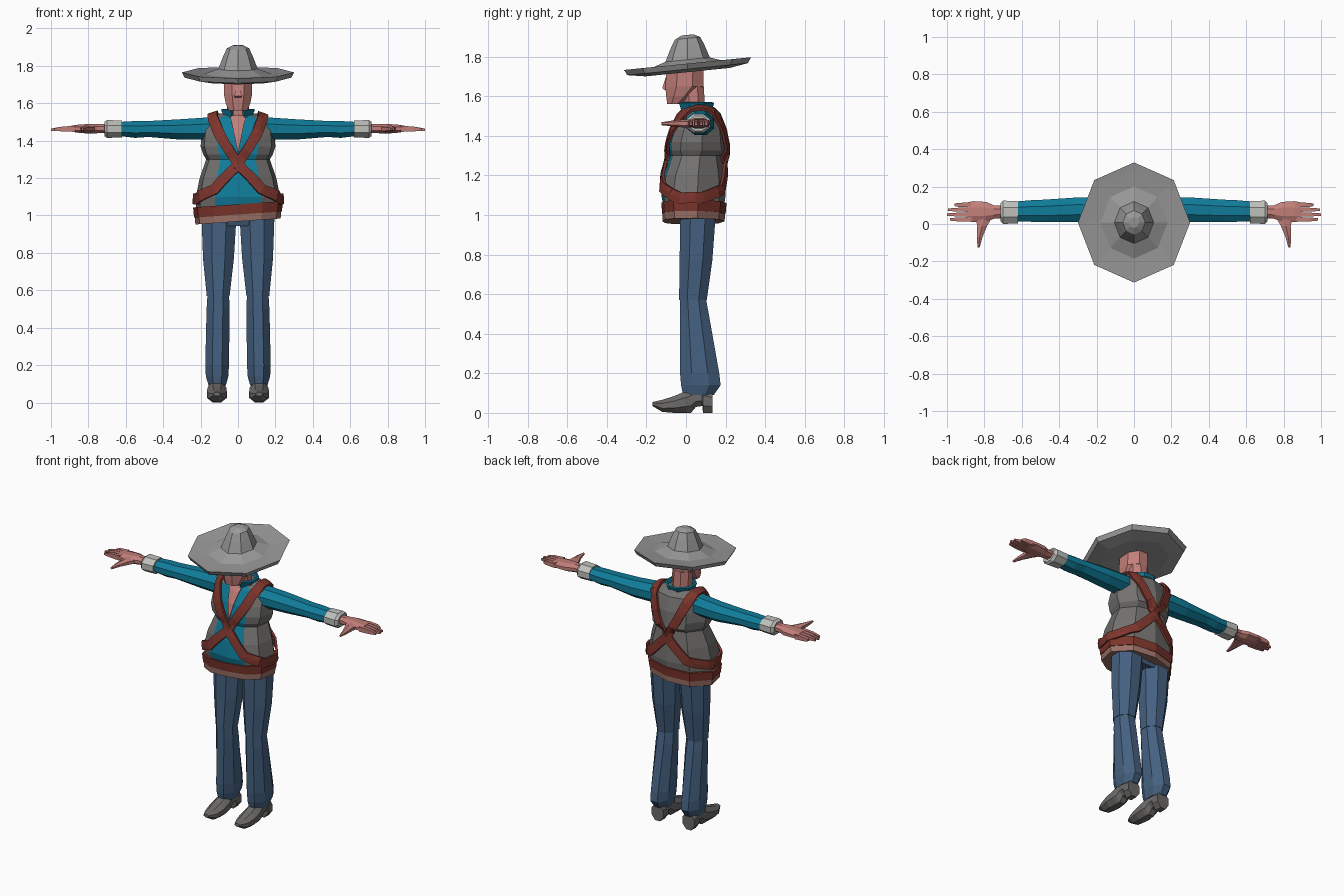
import bpy, bmesh, math
from mathutils import Vector
from mathutils.bvhtree import BVHTree

cube = bpy.data.objects.get("Cube")
if cube:
    bpy.data.objects.remove(cube, do_unlink=True)


def material(name, r, g, b):
    mat = bpy.data.materials.new(name)
    mat.use_nodes = True
    mat.diffuse_color = (r, g, b, 1)
    bsdf = mat.node_tree.nodes["Principled BSDF"]
    bsdf.inputs["Base Color"].default_value = (r, g, b, 1)
    bsdf.inputs["Roughness"].default_value = 0.9
    return mat


SKIN = material("skin", .54, .21, .19)
TEAL = material("teal shirt", .005, .2, .32)
VEST = material("grey vest", .17, .165, .16)
HAT = material("light grey hat", .32, .32, .32)
LEATHER = material("red leather", .2, .035, .025)
TAN = material("tan belt", .32, .16, .13)
DENIM = material("blue denim", .06, .12, .22)
CUFF = material("pale cuff", .52, .52, .5)
BOOT = material("dark grey boot", .15, .145, .14)


def ring(axis, t, a0, a1, b0, b1, n=8, turn=.5):
    """Polygon filling the box a0..a1 by b0..b1, at t along the axis."""
    pts = []
    grow = 1 / math.cos(math.pi / n) if turn else 1
    for i in range(n):
        ang = math.tau * (i + turn) / n
        a = (a0 + a1) / 2 + math.cos(ang) * grow * (a1 - a0) / 2
        b = (b0 + b1) / 2 + math.sin(ang) * grow * (b1 - b0) / 2
        co = [a, b]
        co.insert(axis, t)
        pts.append(Vector(co))
    return pts


def finish(bm, name, mats, mirror=False, thick=0):
    bmesh.ops.recalc_face_normals(bm, faces=bm.faces)
    mesh = bpy.data.meshes.new(name)
    bm.to_mesh(mesh)
    obj = bpy.data.objects.new(name, mesh)
    bpy.context.collection.objects.link(obj)
    for mat in mats:
        mesh.materials.append(mat)
    if thick:
        solid = obj.modifiers.new("thickness", 'SOLIDIFY')
        solid.thickness = thick
        solid.offset = 0
    if mirror:
        obj.modifiers.new("mirror", 'MIRROR')
    return obj


def skin_rings(rings, caps=True, skip=()):
    bm = bmesh.new()
    rows = [[bm.verts.new(p) for p in r] for r in rings]
    n = len(rows[0])
    for low, high in zip(rows, rows[1:]):
        for i in range(n):
            if i not in skip:
                j = (i + 1) % n
                bm.faces.new((low[i], low[j], high[j], high[i]))
    if caps:
        bm.faces.new(rows[0])
        bm.faces.new(rows[-1])
    return bm


def loft(name, mat, axis, sections, n=8, mirror=False):
    bm = skin_rings([ring(axis, *s, n=n) for s in sections])
    return finish(bm, name, [mat], mirror)


# Torso: vest with an open front showing the shirt
def torso_ring(z, w, front, back):
    mid = (front + back) / 2
    half = [(.55 * w, front + .012), (.9 * w, front + .06), (w, mid + .02),
            (.62 * w, back - .03)]
    right = [(-x, y) for x, y in reversed(half)]
    return [Vector((x, y, z)) for x, y in
            [(0, front)] + half + [(0, back)] + right]


bm = skin_rings([torso_ring(*s) for s in (
    (1.03, .225, -.11, .19), (1.1, .225, -.125, .2), (1.2, .205, -.112, .195),
    (1.3, .17, -.08, .182), (1.325, .185, -.088, .21), (1.37, .2, -.085, .205),
    (1.43, .195, -.07, .2), (1.515, .185, -.03, .175), (1.545, .1, 0, .14))])
bmesh.ops.recalc_face_normals(bm, faces=bm.faces)
for f in bm.faces:
    c = f.calc_center_median()
    f.material_index = int(f.normal.y < -.5 and abs(c.x) < .08 and c.y < 0)
surface = BVHTree.FromBMesh(bm)
finish(bm, "vest_and_shirt", [VEST, TEAL])


def ribbon(name, mat, path, widths, lift, thick, closed=False, steps=3):
    """Strip laid on the torso surface along a rough path."""
    pts = [Vector(p) for p in path]
    if closed:
        pts.append(pts[0])
        widths = widths + widths[:1]
    line = []
    for i in range(len(pts) - 1):
        for k in range(steps):
            t = k / steps
            line.append((pts[i].lerp(pts[i + 1], t),
                         widths[i] * (1 - t) + widths[i + 1] * t))
    if not closed:
        line.append((pts[-1], widths[-1]))
    count = len(line)
    bm = bmesh.new()
    rows = []
    for i, (p, w) in enumerate(line):
        nxt = (i + 1) % count if closed else min(i + 1, count - 1)
        prv = i - 1 if closed else max(i - 1, 0)
        spot, normal = surface.find_nearest(p)[:2]
        side = normal.cross(line[nxt][0] - line[prv][0]).normalized()
        row = []
        for s in (-1, 0, 1):
            q, nq = surface.find_nearest(spot + side * s * w)[:2]
            blend = (normal + nq).normalized()
            row.append(bm.verts.new(spot + side * s * w
                                    + normal * (q - spot).dot(normal) + blend * lift))
        rows.append(row)
    for i in range(count if closed else count - 1):
        a, b = rows[i], rows[(i + 1) % count]
        for k in (0, 1):
            bm.faces.new((a[k], a[k + 1], b[k + 1], b[k]))
    finish(bm, name, [mat], thick=thick)


# Bare chest in the shirt opening
ribbon("open_chest", SKIN, [(0, -.09, 1.34), (0, -.07, 1.43), (0, -.02, 1.535)],
       [.002, .02, .042], .006, .006)

# Crossed straps, each running from one shoulder to the opposite hip
strap = [(.13, .06, 1.54), (.135, -.05, 1.5), (.07, -.09, 1.385), (0, -.1, 1.27),
         (-.13, -.12, 1.14), (-.225, -.03, 1.085), (-.225, .09, 1.09),
         (-.13, .19, 1.13), (0, .2, 1.26), (.07, .2, 1.38), (.12, .17, 1.5)]
for name, s, lift in (("strap_from_left", 1, .012), ("strap_from_right", -1, .016)):
    ribbon(name, LEATHER, [(x * s, y, z) for x, y, z in strap],
           [.027] * len(strap), lift, .014, closed=True)


# Slightly tilted belts and the jeans seat
def tilted(name, mat, sections):
    rings = [torso_ring(*s) for s in sections]
    for r in rings:
        for p in r:
            p.z += .07 * p.x
    finish(skin_rings(rings), name, [mat])


tilted("red_belt", LEATHER, [(1.005, .235, -.12, .2), (1.06, .24, -.125, .205)])
tilted("tan_belt", TAN, [(.968, .228, -.118, .195), (1.015, .232, -.12, .198)])
loft("jeans_seat", DENIM, 2, [(.945, -.16, .16, -.02, .13),
                              (1.0, -.19, .19, -.04, .15)])

# Legs
loft("thighs", DENIM, 2, [(1.0, .008, .195, -.03, .15), (.77, .022, .187, -.032, .133),
                          (.57, .045, .167, -.035, .105)], mirror=True)
loft("shins", DENIM, 2, [(.58, .048, .163, -.03, .1), (.5, .045, .168, -.03, .115),
                         (.2, .048, .175, -.03, .168), (.14, .052, .172, -.025, .175),
                         (.09, .065, .157, -.015, .14)], mirror=True)

# Boots with a raised heel
loft("boots", BOOT, 1, [
    (-.17, .095, .13, .035, .055), (-.12, .07, .155, .005, .066),
    (-.06, .06, .166, 0, .085), (0, .062, .163, 0, .11), (.025, .068, .158, 0, .125),
    (.05, .07, .155, .03, .125), (.082, .07, .155, .035, .125),
    (.086, .068, .158, 0, .125), (.135, .07, .155, 0, .11)], mirror=True)

# Arms
loft("sleeves", TEAL, 0, [(.15, 0, .14, 1.405, 1.525), (.3, .012, .142, 1.405, 1.515),
                          (.48, .01, .13, 1.42, 1.505), (.55, .012, .127, 1.415, 1.505),
                          (.635, .015, .12, 1.425, 1.5)], mirror=True)
loft("cuffs", CUFF, 0, [(.62, .004, .122, 1.417, 1.508), (.7, 0, .125, 1.415, 1.51),
                        (.715, .015, .11, 1.425, 1.5)], mirror=True)
loft("palms", SKIN, 0, [(.7, .03, .1, 1.44, 1.49), (.75, .028, .1, 1.44, 1.49),
                        (.79, .012, .118, 1.437, 1.49), (.86, .01, .122, 1.443, 1.485),
                        (.89, .014, .116, 1.448, 1.48)], mirror=True)
loft("thumbs", SKIN, 1, [(.05, .75, .85, 1.445, 1.48), (-.01, .785, .838, 1.445, 1.48),
                         (-.07, .81, .84, 1.45, 1.475), (-.125, .825, .837, 1.455, 1.468)],
     n=6, mirror=True)
for i, (finger, tip) in enumerate((("index", .985), ("middle", 1), ("ring", .995),
                                   ("little", .96))):
    y = .013 + .026 * i
    loft(finger + "_fingers", SKIN, 0, [(.87, y, y + .024, 1.447, 1.48),
                                        (.94, y + .001, y + .022, 1.45, 1.475),
                                        (tip, y + .005, y + .018, 1.453, 1.465)],
         n=4, mirror=True)

# Head, neck, nose
loft("head", SKIN, 2, [(1.562, -.05, .05, -.095, -.02), (1.6, -.066, .066, -.1, .03),
                       (1.65, -.076, .076, -.105, .088), (1.76, -.076, .076, -.095, .09)])
loft("neck", SKIN, 2, [(1.47, -.06, .06, -.015, .1), (1.65, -.058, .058, -.02, .09)])
loft("nose", SKIN, 2, [(1.632, -.02, .02, -.108, -.08), (1.64, -.02, .02, -.12, -.08),
                       (1.695, -.009, .009, -.103, -.08)], n=4)

# Shirt collar, open at the front
collar = [ring(2, *s) for s in ((1.5, -.075, .075, -.025, .13), (1.53, -.07, .07, -.02, .125),
                                (1.568, -.086, .086, -.032, .138))]
finish(skin_rings(collar, caps=False, skip=(5,)), "collar", [TEAL], thick=.012)

# Wide-brimmed hat, tipped forward
profile = [(.09, 1.73), (.2, 1.722), (.285, 1.737), (.3, 1.765), (.265, 1.762),
           (.18, 1.757), (.105, 1.785), (.08, 1.85), (.06, 1.893), (.027, 1.91)]
rings = [ring(2, z, -r, r, -r * 1.07, r * 1.07, turn=0) for r, z in profile]
for r in rings:
    for p in r:
        p.z += .1 * p.y
        p.y += .008
finish(skin_rings(rings), "hat", [HAT])
